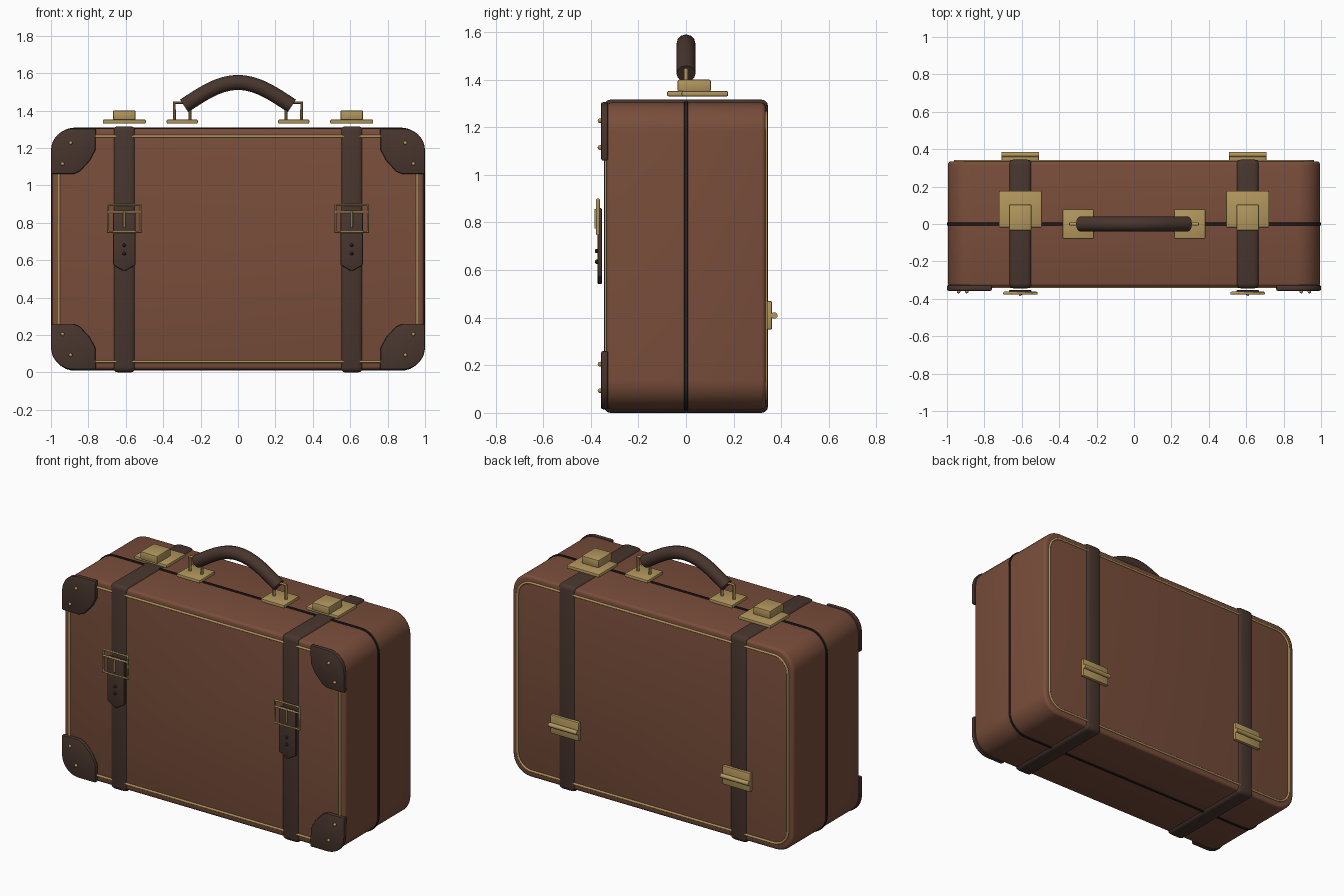
import bpy, bmesh
from math import radians, cos, sin, pi
from mathutils import Matrix

if "Cube" in bpy.data.objects:
    bpy.data.objects.remove(bpy.data.objects["Cube"])


def material(name, rgb):
    m = bpy.data.materials.new(name)
    m.diffuse_color = (*rgb, 1)
    m.use_nodes = True
    m.node_tree.nodes["Principled BSDF"].inputs["Base Color"].default_value = m.diffuse_color
    return m


LEATHER = material("brown_leather", (0.19, 0.075, 0.043))
DARK = material("dark_leather", (0.065, 0.036, 0.027))
BLACK = material("seam_black", (0.02, 0.015, 0.013))
BRASS = material("brass", (0.45, 0.31, 0.11))


def finish(name, bm, mat, bevel=0, segs=2):
    bmesh.ops.recalc_face_normals(bm, faces=bm.faces)
    if bevel:
        edges = [e for e in bm.edges if e.calc_face_angle(0) > radians(30)]
        bmesh.ops.bevel(bm, geom=edges, offset=bevel, segments=segs,
                        profile=0.5, affect='EDGES', clamp_overlap=True)
    for f in bm.faces:
        f.smooth = True
    for e in bm.edges:
        e.smooth = e.calc_face_angle(0) < radians(40)
    me = bpy.data.meshes.new(name)
    bm.to_mesh(me)
    bm.free()
    me.materials.append(mat)
    ob = bpy.data.objects.new(name, me)
    bpy.context.collection.objects.link(ob)
    return ob


def box(name, x, y, z, mat, bevel=0.0, segs=2):
    bm = bmesh.new()
    bmesh.ops.create_cube(bm, size=1)
    for v in bm.verts:
        v.co = [lo + (c + 0.5) * (hi - lo) for c, (lo, hi) in zip(v.co, (x, y, z))]
    return finish(name, bm, mat, bevel, segs)


def prism(name, pts, y0, y1, mat, bevel=0.0, segs=2):
    """Extrude an (x, z) outline along y."""
    bm = bmesh.new()
    face = bm.faces.new([bm.verts.new((x, y0, z)) for x, z in pts])
    ext = bmesh.ops.extrude_face_region(bm, geom=[face])["geom"]
    for v in ext:
        if isinstance(v, bmesh.types.BMVert):
            v.co.y = y1
    return finish(name, bm, mat, bevel, segs)


def tube(name, pts, r, mat, closed=False, res=3):
    cu = bpy.data.curves.new(name, 'CURVE')
    cu.dimensions = '3D'
    cu.bevel_depth, cu.bevel_resolution, cu.use_fill_caps = r, res, True
    sp = cu.splines.new('POLY')
    sp.points.add(len(pts) - 1)
    for p, co in zip(sp.points, pts):
        p.co = (*co, 1)
    sp.use_cyclic_u = closed
    tmp = bpy.data.objects.new(name + "_path", cu)
    bpy.context.collection.objects.link(tmp)
    deps = bpy.context.evaluated_depsgraph_get()
    me = bpy.data.meshes.new_from_object(tmp.evaluated_get(deps))
    bpy.data.objects.remove(tmp)
    bm = bmesh.new()
    bm.from_mesh(me)
    bpy.data.meshes.remove(me)
    bmesh.ops.remove_doubles(bm, verts=bm.verts, dist=1e-5)
    return finish(name, bm, mat)


def stud(name, x, y, z, r, depth, mat):
    bm = bmesh.new()
    bmesh.ops.create_uvsphere(bm, u_segments=12, v_segments=8, radius=1,
                              matrix=Matrix.Translation((x, y, z)) @ Matrix.Diagonal((r, depth, r, 1)))
    return finish(name, bm, mat)


def arc(cx, cz, r, a0, n=8):
    return [(cx + r * cos(a0 + i * pi / 2 / n), cz + r * sin(a0 + i * pi / 2 / n))
            for i in range(n + 1)]


def rounded_rect(hx, z0, z1, r):
    return (arc(hx - r, z1 - r, r, 0) + arc(-hx + r, z1 - r, r, pi / 2)
            + arc(-hx + r, z0 + r, r, pi) + arc(hx - r, z0 + r, r, 1.5 * pi))


# Case body, middle seam and brass piping
prism("case_body", rounded_rect(0.995, 0.015, 1.303, 0.125), -0.335, 0.335, LEATHER, 0.018, 3)
prism("middle_seam", rounded_rect(1.0, 0.009, 1.309, 0.13), -0.008, 0.008, BLACK, 0.002, 1)
for side, y in (("front", -0.336), ("back", 0.336)):
    tube(side + "_piping", [(x, y, z) for x, z in rounded_rect(0.957, 0.058, 1.262, 0.1)],
         0.007, BRASS, closed=True)

# Front corner guards with rivets
MID = 0.66
for sx in (-1, 1):
    for sz in (-1, 1):
        tag = ("left" if sx < 0 else "right") + ("_lower" if sz < 0 else "_upper")
        outline = arc(0.88, 0.525, 0.12, 0) + [(0.76, 0.645), (0.762, 0.53), (0.79, 0.475),
                                               (0.845, 0.415), (0.88, 0.4), (1.0, 0.4)]
        prism(tag + "_corner_guard", [(sx * x, MID + sz * z) for x, z in outline],
              -0.357, -0.327, DARK, 0.008)
        for i, (x, z) in enumerate(((0.895, 0.567), (0.938, 0.455))):
            stud(f"{tag}_rivet_{i + 1}", sx * x, -0.361, MID + sz * z, 0.01, 0.01, BRASS)

for sx in (-1, 1):
    tag = "left" if sx < 0 else "right"
    c = sx * 0.608

    # Strap round the case, with pointed tip and punched holes
    box(tag + "_strap", (c - 0.062, c + 0.062), (-0.345, 0.345), (0, 1.316), DARK, 0.028, 3)
    prism(tag + "_strap_tip", [(c - 0.06, 0.86), (c - 0.06, 0.575), (c, 0.54),
                               (c + 0.06, 0.575), (c + 0.06, 0.86)], -0.372, -0.353, DARK, 0.005)
    for i, z in enumerate((0.68, 0.635)):
        stud(f"{tag}_strap_hole_{i + 1}", c, -0.375, z, 0.009, 0.008, BLACK)

    # Front buckle: frame, cross bar and prong
    tube(tag + "_buckle_frame", [(c + x, -0.37, z) for x, z in
                                 ((-0.087, 0.752), (0.087, 0.752), (0.087, 0.895), (-0.087, 0.895))],
         0.008, BRASS, closed=True)
    tube(tag + "_buckle_bar", [(c - 0.087, -0.372, 0.857), (c + 0.087, -0.372, 0.857)], 0.006, BRASS)
    tube(tag + "_buckle_prong", [(c, -0.379, 0.857), (c, -0.379, 0.775)], 0.006, BRASS)

    # Top lock
    box(tag + "_lock_plate", (c - 0.115, c + 0.115), (-0.018, 0.177), (1.33, 1.352), BRASS, 0.006)
    box(tag + "_lock_latch", (c - 0.06, c + 0.06), (-0.035, 0.104), (1.35, 1.4), BRASS, 0.006)

    # Back hinge
    box(tag + "_hinge_plate", (c - 0.1, c + 0.1), (0.338, 0.361), (0.35, 0.47), BRASS, 0.005)
    tube(tag + "_hinge_pin", [(c - 0.1, 0.371, 0.409), (c + 0.1, 0.371, 0.409)], 0.014, BRASS)

    # Handle mount and bracket
    h = sx * 0.298
    box(tag + "_handle_mount", (h - 0.083, h + 0.083), (-0.08, 0.08), (1.33, 1.352), BRASS, 0.006)
    tube(tag + "_handle_bracket", [(h - 0.042, 0, 1.34), (h - 0.042, 0, 1.442),
                                   (h + 0.042, 0, 1.442), (h + 0.042, 0, 1.34)], 0.009, BRASS)

# Arched handle
xs = [-0.288 + 0.576 * i / 24 for i in range(25)]
tube("handle_grip", [(x, 0, 1.55 - 1.9 * x ** 2 + 4.75 * x ** 4) for x in xs], 0.04, DARK, res=4)
